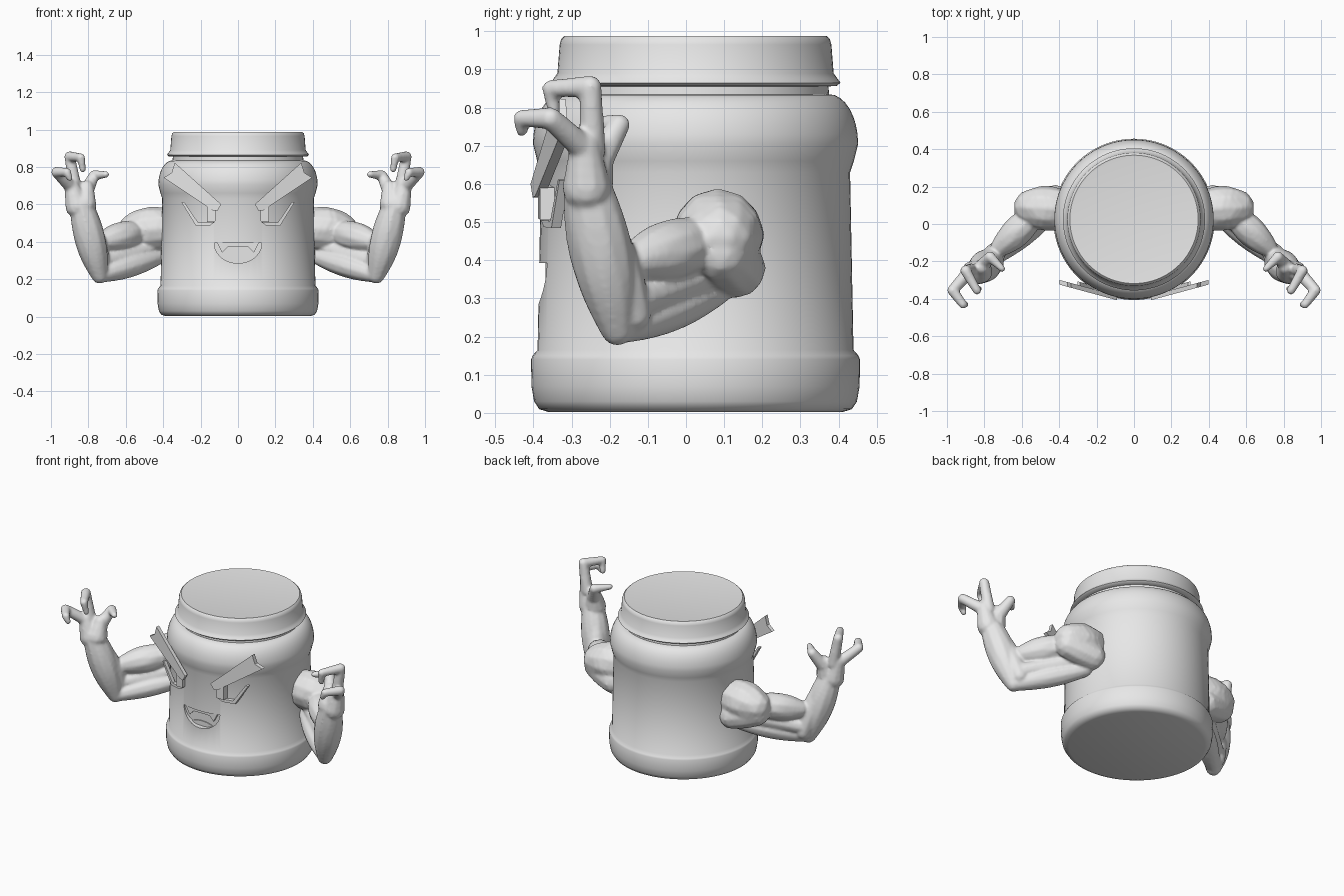
import bpy, bmesh, math
from mathutils import Vector, Matrix

if "Cube" in bpy.data.objects:
    bpy.data.objects.remove(bpy.data.objects["Cube"])

JAR_Y = 0.025
grey = bpy.data.materials.new("light grey")
grey.diffuse_color = (0.8, 0.8, 0.8, 1)
grey.use_nodes = True
grey.node_tree.nodes["Principled BSDF"].inputs["Base Color"].default_value = grey.diffuse_color


def make(name, bm, smooth=None):
    bmesh.ops.recalc_face_normals(bm, faces=bm.faces[:])
    me = bpy.data.meshes.new(name)
    bm.to_mesh(me)
    bm.free()
    me.materials.append(grey)
    ob = bpy.data.objects.new(name, me)
    bpy.context.collection.objects.link(ob)
    if smooth:
        bpy.ops.object.select_all(action='DESELECT')
        ob.select_set(True)
        bpy.context.view_layer.objects.active = ob
        bpy.ops.object.shade_smooth_by_angle(angle=math.radians(smooth))
    return ob


def lathe(name, profile, n=96):
    """Closed solid of revolution from (radius, z) pairs."""
    bm = bmesh.new()
    rings = [[bm.verts.new((r * math.cos(2 * math.pi * i / n),
                            JAR_Y + r * math.sin(2 * math.pi * i / n), z))
              for i in range(n)] for r, z in profile]
    for a, b in zip(rings, rings[1:]):
        for i in range(n):
            j = (i + 1) % n
            bm.faces.new((a[i], a[j], b[j], b[i]))
    bm.faces.new(rings[0])
    bm.faces.new(rings[-1])
    return make(name, bm, 40)


def plate(name, pts, front, thick, mirror=False):
    """Outline in x, z extruded backwards from front(x)."""
    bm = bmesh.new()
    f = [bm.verts.new((x, front(x), z)) for x, z in pts]
    b = [bm.verts.new((x, front(x) + thick, z)) for x, z in pts]
    bm.faces.new(f)
    bm.faces.new(b[::-1])
    for i in range(len(pts)):
        j = (i + 1) % len(pts)
        bm.faces.new((f[i], b[i], b[j], f[j]))
    ob = make(name, bm)
    if mirror:
        ob.modifiers.new("both sides", 'MIRROR')
    return ob


# Jar body: straight wall between a base band and a rounded shoulder
shoulder = [(0.35 + 0.076 * math.cos(t), 0.705 + 0.13 * math.sin(t))
            for t in [math.pi * i / 16 for i in range(9)]]
body = lathe("jar_body", [
    (0.385, 0.002), (0.41, 0.01), (0.423, 0.03), (0.43, 0.07), (0.431, 0.14),
    (0.427, 0.15), (0.414, 0.165), (0.405, 0.63), (0.415, 0.66)]
    + shoulder + [(0.347, 0.87)])

# Lid with a flange
lathe("jar_lid", [
    (0.34, 0.855), (0.37, 0.857), (0.38, 0.865), (0.372, 0.876), (0.362, 0.89),
    (0.356, 0.965), (0.352, 0.98), (0.343, 0.988), (0.332, 0.986)])

# Mouth: recess with teeth and tongue
arc = [math.pi * i / 20 for i in range(21)]
mouth = plate("mouth_cutter",
              [(0.127 * math.cos(t), 0.393 - 0.108 * math.sin(t)) for t in arc],
              lambda x: -0.5, 0.145)
mouth.hide_render = True
mouth.hide_set(True)
cut = body.modifiers.new("mouth", 'BOOLEAN')
cut.object = mouth
cut.operation = 'DIFFERENCE'
cut.solver = 'EXACT'
teeth = [(0.115, 0.4), (0.085, 0.343), (0.055, 0.372)]
plate("teeth", teeth + [(-x, z) for x, z in teeth[::-1]], lambda x: -0.368, 0.02)
plate("tongue", [(0.08 * math.cos(t), 0.29 + 0.03 * math.sin(t)) for t in arc],
      lambda x: -0.361, 0.02)

# Angry eyes and brows
plate("brow", [(0.09, 0.6), (0.11, 0.565), (0.135, 0.568), (0.398, 0.743),
               (0.355, 0.768), (0.338, 0.823)],
      lambda x: -0.402 + 0.27 * (x - 0.11), 0.025, True)
plate("eye_rim", [(0.125, 0.505), (0.15, 0.487), (0.225, 0.485), (0.302, 0.61),
                  (0.288, 0.612), (0.213, 0.503)],
      lambda x: -0.381 + 0.27 * (x - 0.12), 0.025, True)
plate("pupil", [(0.12, 0.51), (0.167, 0.506), (0.167, 0.59), (0.12, 0.6)],
      lambda x: -0.388 + 0.12 * (x - 0.12), 0.04, True)

# Muscular arm: spindles of overlapping balls, fused into one skin
arm_bm = bmesh.new()


def muscle(a, b, r0, r1, belly=0.0):
    """Spindle from a to b, tapering r0 to r1 and swelling by belly midway."""
    a, b = Vector(a), Vector(b)
    steps = max(2, math.ceil((b - a).length / (0.3 * min(r0, r1))))
    for i in range(steps + 1):
        t = i / steps
        r = r0 + (r1 - r0) * t + belly * math.sin(math.pi * t)
        bmesh.ops.create_icosphere(arm_bm, subdivisions=2, radius=r,
                                   matrix=Matrix.Translation(a.lerp(b, t)))


def digit(points, r0, r1):
    """Bent finger through points, tapering from r0 to r1."""
    n = len(points) - 1
    for i in range(n):
        muscle(points[i], points[i + 1], r0 + (r1 - r0) * i / n,
               r0 + (r1 - r0) * (i + 1) / n)


elbow = (0.74, -0.18, 0.22)
wrist = (0.84, -0.26, 0.60)
# upper arm: deltoid lobes, biceps, triceps
muscle((0.41, 0.08, 0.47), (0.55, 0.09, 0.46), 0.115, 0.095, 0.017)
muscle((0.42, 0.13, 0.38), (0.56, 0.09, 0.42), 0.08, 0.08, 0.005)
muscle((0.53, 0.05, 0.45), (0.71, -0.12, 0.405), 0.055, 0.055, 0.027)
muscle((0.42, 0.08, 0.32), elbow, 0.04, 0.04, 0.022)
muscle((0.46, 0.07, 0.37), (0.73, -0.14, 0.29), 0.048, 0.048)
# forearm: outer and inner muscle
muscle(elbow, wrist, 0.045, 0.062, 0.032)
muscle((0.73, -0.14, 0.26), (0.79, -0.22, 0.52), 0.05, 0.04, 0.015)
# palm
muscle((0.82, -0.255, 0.60), (0.81, -0.23, 0.69), 0.065, 0.04)
muscle((0.86, -0.26, 0.59), (0.89, -0.265, 0.70), 0.065, 0.04)
# thumb and two hooked fingers
digit([(0.81, -0.225, 0.67), (0.77, -0.175, 0.755), (0.705, -0.24, 0.76)], 0.04, 0.018)
digit([(0.87, -0.245, 0.69), (0.90, -0.25, 0.855), (0.84, -0.355, 0.85),
       (0.83, -0.345, 0.785)], 0.036, 0.017)
digit([(0.89, -0.265, 0.69), (0.97, -0.355, 0.772), (0.915, -0.43, 0.772),
       (0.90, -0.43, 0.74)], 0.036, 0.017)

arm = make("arm", arm_bm)
remesh = arm.modifiers.new("fuse", 'REMESH')
remesh.mode = 'VOXEL'
remesh.voxel_size = 0.008
remesh.use_smooth_shade = True
soften = arm.modifiers.new("soften", 'SMOOTH')
soften.factor = 0.5
soften.iterations = 5
arm.modifiers.new("both sides", 'MIRROR').use_mirror_merge = False
